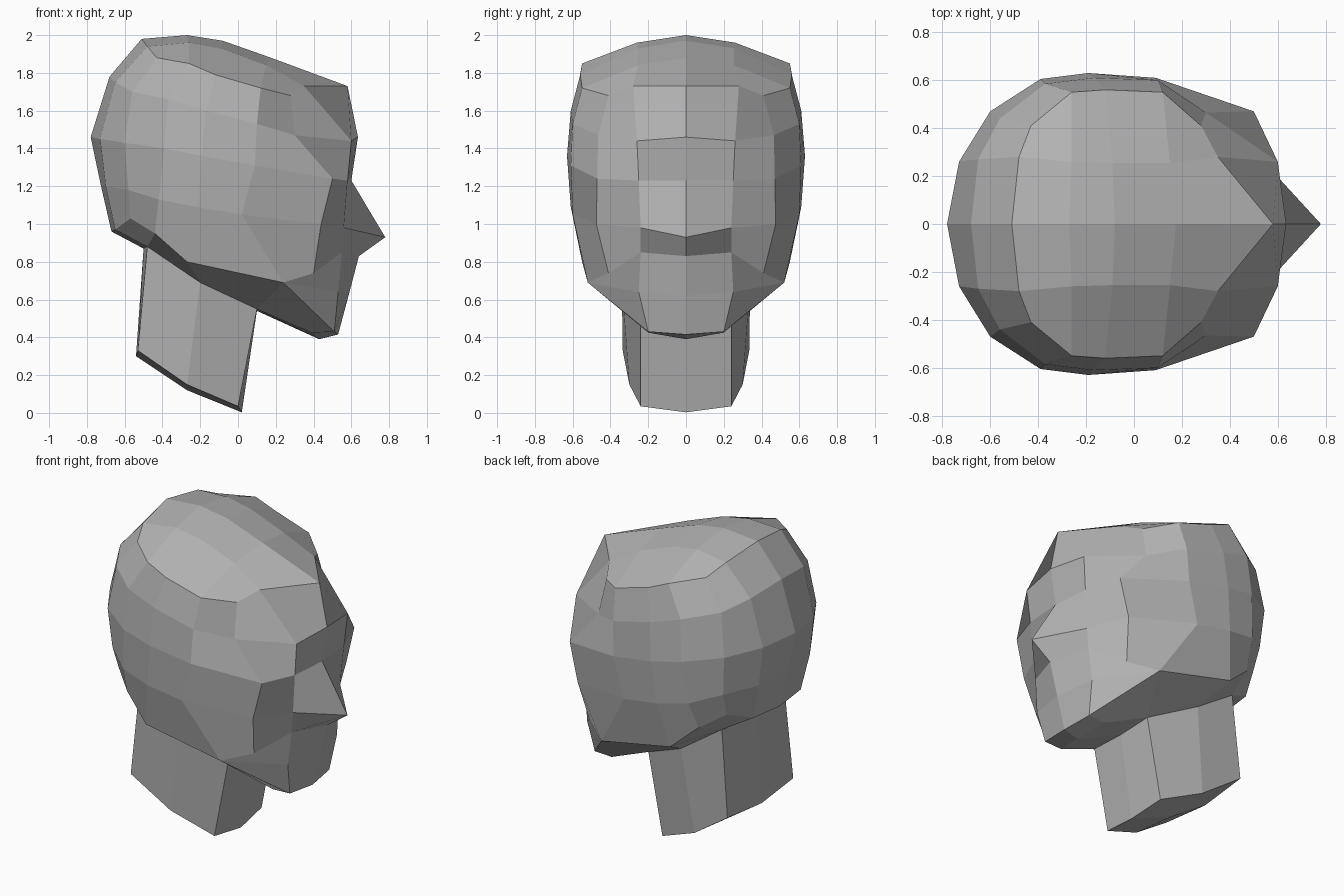
import bpy, bmesh

if "Cube" in bpy.data.objects:
    bpy.data.objects.remove(bpy.data.objects["Cube"])

clay = bpy.data.materials.new("clay_grey")
clay.diffuse_color = (0.45, 0.45, 0.45, 1)
clay.use_nodes = True
clay.node_tree.nodes["Principled BSDF"].inputs["Base Color"].default_value = clay.diffuse_color


def half_grid(bm, rows):
    """Skin a grid of points with quads; repeated points collapse later."""
    grid = [[bm.verts.new(p) for p in row] for row in rows]
    for a, b in zip(grid, grid[1:]):
        for i in range(len(a) - 1):
            bm.faces.new((a[i], a[i + 1], b[i + 1], b[i]))


def finish(bm, name):
    """Weld, mirror across y = 0, and make the flat-shaded object."""
    bmesh.ops.remove_doubles(bm, verts=bm.verts, dist=0.001)
    geom = bm.verts[:] + bm.edges[:] + bm.faces[:]
    bmesh.ops.mirror(bm, geom=geom, axis='Y', merge_dist=0.001)
    bmesh.ops.remove_doubles(bm, verts=bm.verts, dist=0.001)
    bmesh.ops.recalc_face_normals(bm, faces=bm.faces)
    mesh = bpy.data.meshes.new(name)
    bm.to_mesh(mesh)
    bm.free()
    mesh.materials.append(clay)
    ob = bpy.data.objects.new(name, mesh)
    bpy.context.collection.objects.link(ob)
    return ob


# Half rings around the head, running from the face to the back
crown = [(.58, 0, 1.73), (.35, .28, 1.73), (.28, .41, 1.68), (.12, .55, 1.72), (-.12, .56, 1.79),
         (-.26, .55, 1.85), (-.43, .41, 1.88), (-.48, .28, 1.94), (-.51, 0, 1.98)]
brow = [(.635, 0, 1.46), (.6, .26, 1.44), (.3, .465, 1.47), (.1, .6, 1.53), (-.17, .61, 1.6),
        (-.37, .585, 1.66), (-.56, .44, 1.70), (-.65, .27, 1.75), (-.68, 0, 1.78)]
eyes = [(.6, 0, 1.23), (.58, .25, 1.23), (.5, .47, 1.24), (.09, .61, 1.31), (-.19, .63, 1.36),
        (-.39, .605, 1.40), (-.6, .47, 1.43), (-.73, .26, 1.45), (-.78, 0, 1.46)]
nose = [(.78, 0, .93), (.56, .24, .98), (.44, .475, 1.0), (.02, .6, 1.05), (-.22, .61, 1.09),
        (-.42, .575, 1.13), (-.58, .45, 1.18), (-.70, .26, 1.2), (-.725, 0, 1.2)]
jaw = [(.64, 0, .83), (.55, .24, .85), (.4, .41, .74), (.24, .52, .69), (-.27, .55, .80),
       (-.44, .5, .95), (-.57, .4, 1.03), (-.65, .24, .97), (-.67, 0, .96)]

# Skull sides and face
bm = bmesh.new()
half_grid(bm, [crown, brow, eyes, nose, jaw])

# Top of the head, filling the crown ring
mid_row = [(.175, 0, 1.88), (-.08, 0, 1.97), (-.27, 0, 2.0)]
side_row = [(.15, .255, 1.84), (-.09, .255, 1.93), (-.26, .26, 1.96)]
half_grid(bm, [[crown[0]] + mid_row + [crown[8]],
               [crown[1]] + side_row + [crown[7]],
               [crown[2]] + crown[3:6] + [crown[6]]])

# Mouth and chin
mouth = [(.585, 0, .62), (.53, .25, .64)]
chin = [(.53, 0, .415), (.51, .2, .43)]
throat = [(.43, 0, .39), (.39, .2, .425)]
neck_mid = [(.1, 0, .54), (-.2, 0, .68), (-.5, 0, .87)]
neck_side = [(.1, .24, .55), (-.2, .34, .69), (-.48, .32, .88)]
half_grid(bm, [jaw[:2], mouth, chin, throat, [neck_mid[0], neck_side[0]]])
half_grid(bm, [[jaw[1], jaw[2]], [mouth[1], jaw[3]]])

# Underside of the jaw and the nape
for loop in ([mouth[1], jaw[3], chin[1]],
             [jaw[3], neck_side[0], throat[1], chin[1]],
             [jaw[5], jaw[6], jaw[7], neck_side[2]],
             [jaw[7], jaw[8], neck_mid[2], neck_side[2]]):
    bm.faces.new([bm.verts.new(p) for p in loop])
half_grid(bm, [jaw[3:6], neck_side, neck_mid])
finish(bm, "head")

# Neck: slanted prism with a shallow peaked base
base_mid = [(.02, 0, .003), (-.27, 0, .12), (-.54, 0, .30)]
base_side = [(0, .24, .035), (-.27, .30, .15), (-.53, .335, .33)]
bm = bmesh.new()
half_grid(bm, [neck_mid, neck_side, base_side, base_mid])
for i in (0, 2):
    bm.faces.new([bm.verts.new(r[i]) for r in (neck_mid, neck_side, base_side, base_mid)])
finish(bm, "neck")
